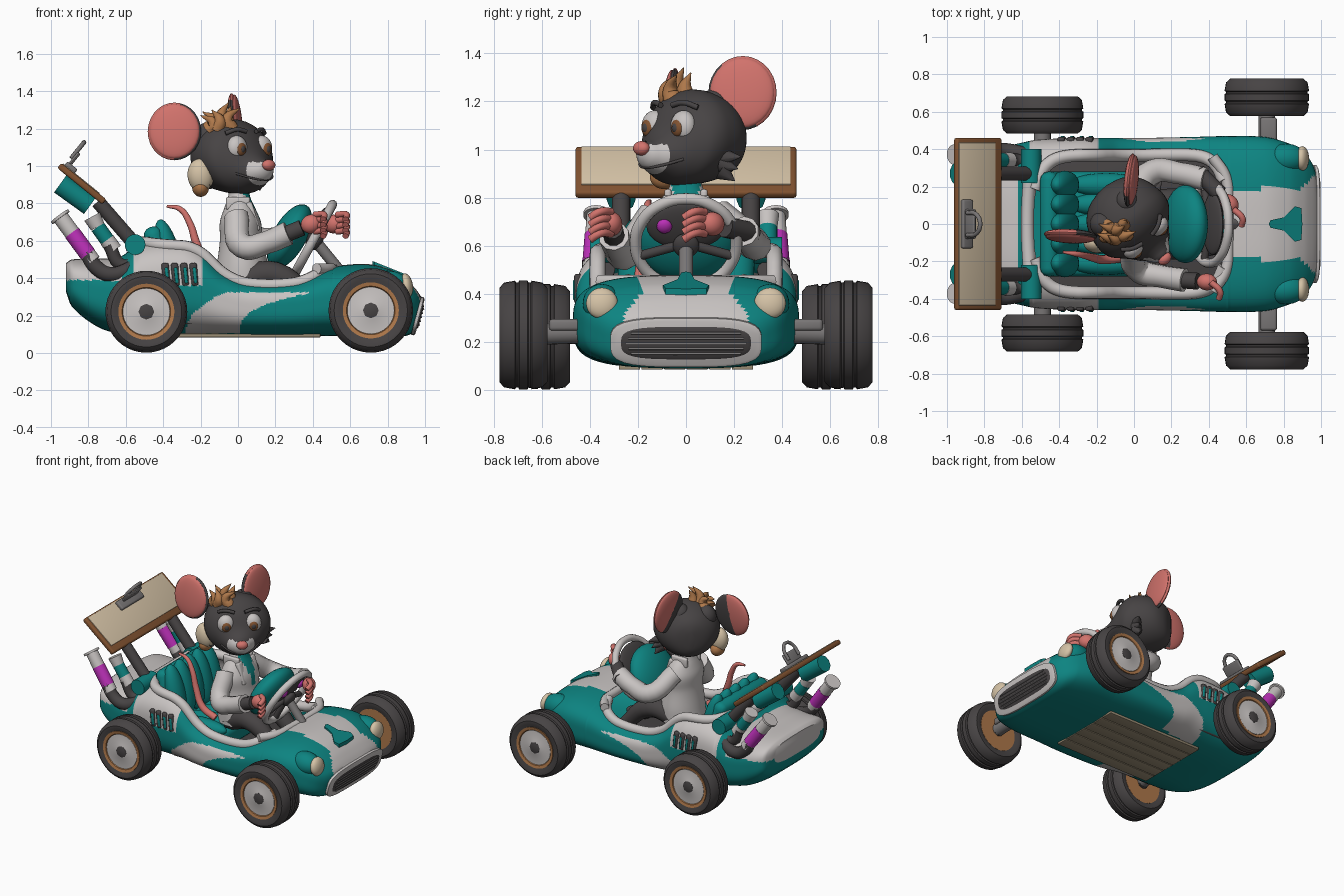
import bpy, bmesh, math
from mathutils import Matrix, Vector

if "Cube" in bpy.data.objects:
    bpy.data.objects.remove(bpy.data.objects["Cube"])

COLOURS = {"teal": (.004, .23, .22), "white": (.58, .55, .54), "dark": (.063, .057, .058),
           "cream": (.66, .54, .38), "pink": (.64, .17, .15), "magenta": (.50, .03, .48),
           "brown": (.22, .085, .03), "copper": (.43, .19, .07), "metal": (.19, .18, .18),
           "planks": (.33, .27, .18)}
MATS = {}
for key, rgb in COLOURS.items():
    m = bpy.data.materials.new(key)
    m.use_nodes = True
    m.diffuse_color = (*rgb, 1)
    m.node_tree.nodes["Principled BSDF"].inputs["Base Color"].default_value = (*rgb, 1)
    MATS[key] = m
PARTS = []


def add(name, data, *cols):
    ob = bpy.data.objects.new(name, data)
    bpy.context.collection.objects.link(ob)
    for c in cols:
        data.materials.append(MATS[c])
    PARTS.append(ob)
    return ob


def finish(name, bm, *cols):
    bmesh.ops.recalc_face_normals(bm, faces=bm.faces)
    me = bpy.data.meshes.new(name)
    bm.to_mesh(me)
    bm.free()
    return add(name, me, *cols)


def aim(loc, direction):
    return Matrix.Translation(loc) @ Vector(direction).to_track_quat('Z', 'Y').to_matrix().to_4x4()


def grid(name, rows, *cols, frame=Matrix()):
    bm = bmesh.new()
    vs = [[bm.verts.new(frame @ Vector(p)) for p in r] for r in rows]
    for a, b in zip(vs, vs[1:]):
        for k in range(len(a) - 1):
            bm.faces.new((a[k], a[k + 1], b[k + 1], b[k]))
    bm.faces.new(vs[0][:-1])
    bm.faces.new(vs[-1][:-1])
    bmesh.ops.remove_doubles(bm, verts=bm.verts, dist=1e-5)
    return finish(name, bm, *cols)


def ball(name, loc, size, *cols, frame=Matrix(), direction=(0, 0, 1)):
    bm = bmesh.new()
    bmesh.ops.create_uvsphere(bm, u_segments=28, v_segments=16, radius=1,
                              matrix=frame @ aim(loc, direction) @ Matrix.Diagonal((*size, 1)))
    return finish(name, bm, *cols)


def rod(name, a, b, r, col, r2=None, seg=20):
    a, b = Vector(a), Vector(b)
    bm = bmesh.new()
    bmesh.ops.create_cone(bm, cap_ends=True, segments=seg, radius1=r, radius2=r if r2 is None else r2,
                          depth=(b - a).length, matrix=aim((a + b) / 2, b - a))
    return finish(name, bm, col)


def box(name, loc, size, col, tilt=0, bevel=.01):
    bm = bmesh.new()
    bmesh.ops.create_cube(bm, matrix=Matrix.Translation(loc) @ Matrix.Rotation(tilt, 4, 'Y')
                          @ Matrix.Diagonal((*size, 1)))
    bmesh.ops.bevel(bm, geom=bm.edges[:], offset=bevel, segments=3, affect='EDGES', profile=.5)
    return finish(name, bm, col)


def tube(name, pts, r, col, radii=None, cyclic=False):
    cu = bpy.data.curves.new(name, 'CURVE')
    cu.dimensions, cu.bevel_depth, cu.bevel_resolution = '3D', r, 3
    cu.use_fill_caps, cu.resolution_u = True, 6
    sp = cu.splines.new('BEZIER')
    sp.bezier_points.add(len(pts) - 1)
    sp.use_cyclic_u = cyclic
    for i, (bp, p) in enumerate(zip(sp.bezier_points, pts)):
        bp.co = p
        bp.handle_left_type = bp.handle_right_type = 'AUTO'
        bp.radius = radii[i] if radii else 1
    return add(name, cu, col)


def lathe(name, prof, col, frame, seg=40):
    rows = [[(r * math.cos(math.tau * k / seg), r * math.sin(math.tau * k / seg), h)
             for k in range(seg + 1)] for r, h in prof]
    return grid(name, rows, col, frame=frame)


def interp(tab, x):
    i = max(k for k in range(len(tab) - 1) if tab[k][0] <= x or k == 0)
    a, b = tab[i], tab[i + 1]
    p, q = tab[max(i - 1, 0)], tab[min(i + 2, len(tab) - 1)]
    h = b[0] - a[0]
    t = (x - a[0]) / h
    out = []
    for j in range(1, len(a)):
        ma, mb = (b[j] - p[j]) / (b[0] - p[0]) * h, (q[j] - a[j]) / (q[0] - a[0]) * h
        out.append((2*t**3 - 3*t*t + 1) * a[j] + (t**3 - 2*t*t + t) * ma
                   + (3*t*t - 2*t**3) * b[j] + (t**3 - t*t) * mb)
    return out


def section(tab, x, n, gap=0, seg=104):
    w, lo, hi = interp(tab, x)
    end = math.pi - math.atan2(gap, (1 - gap ** n) ** (1 / n))
    pts = []
    for j in range(seg + 1):
        a = end * (2 * j / seg - 1)
        s, c = math.sin(a), -math.cos(a)
        k = (abs(s) ** n + abs(c) ** n) ** (-1 / n)
        pts.append((x, w * s * k, (lo + hi) / 2 + (hi - lo) / 2 * c * k))
    return pts


def span(a, b, n):
    return [a + (b - a) * i / n for i in range(n + 1)]


def paint(ob, rule):
    for f in ob.data.polygons:
        f.material_index = rule(f.center)


# Car shell: half width, bottom and top at stations along the length
HULL = [(-.92, .27, .33, .48), (-.89, .36, .25, .50), (-.75, .40, .14, .505), (-.62, .43, .10, .52),
        (-.52, .45, .09, .60), (-.3, .46, .09, .62), (-.2, .46, .09, .58), (-.08, .46, .09, .46),
        (.05, .46, .09, .40), (.3, .465, .09, .40), (.5, .47, .09, .46), (.7, .465, .09, .475),
        (.83, .43, .09, .44), (.91, .385, .09, .385), (.96, .33, .10, .33), (.98, .29, .11, .30)]


def opening(x):
    return .8 * max(0, 1 - abs((x + .02) / .53) ** 8) ** .5


def shell_row(x):
    return [(px - .35 * max(0, px - .85) * max(0, (.3 - pz) / .2), y, pz)
            for px, y, pz in section(HULL, x, 3.2, opening(x))]


def shell_colour(c):
    hood = c.x > .46 and abs(c.y) < .19 + max(0, c.x - .9) and c.z > .27
    rise = max(0, c.z - .1) / .22
    swoosh = .105 < c.z < .325 and -.28 + .2 * rise ** 2.2 < c.x < .01 + .37 * rise ** 3
    panel = -.56 < c.x < -.19 and c.z > .36
    deck = c.x < -.62 and c.z > .39
    return int(hood or swoosh or panel or deck)


shell = grid("car_shell", [shell_row(x) for x in span(-.92, .98, 190)], "teal", "white")
paint(shell, shell_colour)
wall = shell.modifiers.new("wall", 'SOLIDIFY')
wall.thickness = .014
for s in (0, -1):
    tube("cockpit_trim", [shell_row(x)[s] for x in span(-.53, .48, 24)], .034, "white")
arch = [(.42, .36), (.49, .25), (.505, .1)]
tube("cowl_trim", [(x, -y, .45) for x, y in arch] + [(x, y, .45) for x, y in arch[::-1]], .03, "white")
tube("rear_trim", [(-.55, -.36, .59), (-.57, 0, .57), (-.55, .36, .59)], .035, "white")
box("cockpit_floor", (0, 0, .17), (.95, .8, .03), "dark")
for i in range(6):
    box("floor_plank", (.05, (i - 2.5) * .094, .094), (.78, .089, .02), "planks", bevel=.004)


# Nose: oval grille, surround, slats
def oval(w, h, z=0):
    return [(y, x, z) for _, x, y in section([(0, w, -h, h), (1, w, -h, h)], 0, 3.5, 0, 48)]


nose = Matrix.Translation((.952, 0, .2)) @ Matrix.Rotation(math.radians(105), 4, 'Y')
for name, w, h, depth, col in (("grille_surround", .315, .105, .016, "white"),
                               ("grille", .27, .07, .022, "dark")):
    grid(name, [oval(w, h), oval(w, h, depth), oval(w - .012, h - .012, depth + .006)], col, frame=nose)
for i in range(5):
    z = (i - 2) * .022
    tube("grille_slat", [nose @ Vector((z, s * (.25 - abs(z) * .5), .029)) for s in (-1, 1)], .005, "metal")
# Hood scoop
scoop = [(.72, 0), (.73, .02), (.80, .035), (.86, .095), (.895, .085), (.90, 0)]
outline = scoop + [(x, -y) for x, y in scoop[-2::-1]]
grid("hood_scoop", [[(x, y, z - (x - .72) * .4) for x, y in outline] for z in (.44, .492)], "teal")

for s in (-1, 1):
    # Headlights
    ball("headlight_housing", (.81, s * .35, .36), (.08, .08, .11), "teal", direction=(1, 0, -.1))
    ball("headlight", (.9, s * .35, .36), (.066, .066, .035), "cream", direction=(1, 0, .15))
    # Side louvers
    for x in (-.385, -.335, -.285, -.235):
        box("louver_frame", (x, s * .449, .42), (.04, .034, .125), "dark", -.1, .013)
        box("louver", (x + .005, s * .452, .415), (.018, .036, .085), "teal", -.1, .006)
    # Wheels and axles
    for label, x, y, r in (("front", .71, .677, .226), ("rear", -.49, .583, .219)):
        hub = aim((x, s * y, r + .002), (0, s, 0))
        tyre = [(.14, -.085), (.17, -.1), (r - .03, -.1), (r - .008, -.08), (r, -.035), (r - .008, -.03),
                (r - .008, -.022), (r, -.017)]
        lathe(label + "_tyre", tyre + [(a, -b) for a, b in tyre[::-1]], "dark", hub)
        lathe(label + "_rim", [(.148, -.09), (.15, .096), (.13, .092), (.12, .075)], "copper", hub)
        lathe(label + "_wheel_disc", [(.126, .07), (.125, .088), (.05, .092), (.045, .094)], "white", hub)
        lathe(label + "_hub", [(.042, -.1), (.042, .095), (.025, .1)], "dark", hub, 8)
        rod(label + "_axle", (x, s * .36, .24), (x, s * y, .23), .045, "metal")
    box("front_suspension", (.72, s * .50, .27), (.09, .14, .05), "metal", bevel=.015)
    # Tail struts and brackets for the board
    rod("strut_joint", (-.55, s * .22, .58), (-.55, s * .40, .58), .055, "teal")
    rod("strut", (-.55, s * .27, .58), (-.75, s * .27, .81), .038, "dark")
    tube("board_bracket", [(-.95, s * .27, .905), (-.79, s * .27, .79)], .06, "teal")
    # Test tube exhausts
    tube("exhaust_pipe", [(-.55, s * .36, .46), (-.68, s * .39, .42), (-.76, s * .39, .46), (-.81, s * .39, .54)],
         .042, "dark")
    for name, a, b, r, col in (("tube_base", 0, .15, .043, "white"), ("tube_liquid", .15, .62, .045, "magenta"),
                               ("tube_glass", .62, .95, .043, "white"), ("tube_lip", .95, 1, .057, "white")):
        p, d = Vector((-.775, s * .39, .49)), Vector((-.18, -s * .02, .245))
        rod(name, p + d * a, p + d * b, r, col)
    tube("small_pipe", [(-.52, s * .33, .5), (-.62, s * .34, .47), (-.69, s * .35, .58)], .035, "dark")
    rod("small_tube_base", (-.66, s * .34, .55), (-.70, s * .34, .605), .042, "white")
    rod("small_tube_liquid", (-.70, s * .34, .605), (-.75, s * .34, .675), .04, "teal")
    rod("small_tube_glass", (-.75, s * .34, .675), (-.78, s * .34, .73), .04, "white", .048)

# Clipboard wing
tilt = math.radians(39)
up = Vector((math.sin(tilt), 0, math.cos(tilt)))
slope = Vector((-math.cos(tilt), 0, math.sin(tilt)))
mid = Vector((-.835, 0, .905))
box("clipboard", mid, (.31, .92, .035), "brown", tilt, .012)
box("paper", mid + up * .018 + slope * .02, (.25, .87, .008), "cream", tilt, .002)
clip = mid + slope * .10 + up * .03
box("clip_base", clip, (.07, .26, .03), "metal", tilt)
box("clip_lever", clip + up * .05 + slope * .015, (.02, .16, .08), "metal", tilt)
tube("clip_loop", [clip + up * z + slope * .03 + Vector((0, y, 0))
                   for y, z in ((-.06, .04), (-.05, .12), (0, .15), (.05, .12), (.06, .04))], .012, "metal")

# Tufted seat
for i in range(5):
    y = (i - 2) * .105
    ball("seat_back_roll", (-.37, y, .52), (.075, .062, .2), "teal", direction=(-.25, 0, 1))
    ball("seat_roll", (-.15, y, .33), (.062, .06, .2), "teal", direction=(1, 0, .05))
box("seat_back", (-.42, 0, .5), (.1, .56, .36), "teal", -.25, .045)
box("seat_base", (-.17, 0, .26), (.42, .56, .14), "teal", 0, .04)

# Steering wheel with instrument face and padded dashboard behind
column, rise = Vector((.88, 0, -.48)), Vector((.48, 0, .88))
wheel = aim((.405, 0, .61), column)
centre = wheel.translation
ball("dashboard_pad", centre - column * .12 - rise * .05, (.21, .19, .09), "teal", direction=column)
ball("dashboard_face", centre - column * .02 + rise * .07, (.165, .11, .025), "dark", direction=column)
for y in (-.09, .1):
    ball("dash_button", centre + rise * .08 + Vector((.0, y, 0)), (.032, .032, .02), "magenta", direction=column)
tube("steering_wheel", [wheel @ Vector((.21 * math.cos(a), .21 * math.sin(a), 0))
                        for a in span(0, math.tau, 12)[:-1]], .025, "white", cyclic=True)
ball("steering_hub", centre + column * .02, (.055, .055, .03), "dark", direction=column)
for a in (.3, 2.84, 4.71):
    rod("steering_spoke", centre, centre + Vector((0, math.cos(a), 0)) * .2 - rise * abs(math.sin(a)) * .2,
        .02, "dark")
rod("steering_column", centre, (.56, 0, .42), .03, "metal")

# Driver body: coat with shirt front
COAT = [(.36, .16, .17), (.46, .14, .17), (.6, .115, .155), (.7, .11, .165), (.77, .085, .13),
        (.83, .06, .075), (.9, .05, .06)]
rows = []
for z in span(.36, .9, 30):
    a, b = interp(COAT, z)
    rows.append([(.03 - .05 * (z - .36) + a * math.cos(t), b * math.sin(t), z) for t in span(0, math.tau, 48)])
paint(grid("coat", rows, "white", "teal"),
      lambda c: int(c.x > .02 and abs(c.y) < .22 * (c.z - .58)))
for s in (-1, 1):
    box("lapel", (.08, s * .075, .73), (.035, .05, .16), "white", -.3, .012)
    box("collar", (.0, s * .075, .80), (.13, .03, .07), "white", 0, .012)
    tube("leg", [(0, s * .09, .38), (.2, s * .12, .42), (.42, s * .12, .24)], .07, "dark", (1.1, 1, .7))
    ball("shoe", (.47, s * .12, .22), (.10, .05, .04), "dark")

# Arms and hands gripping the wheel
ARMS = {"right": ((-.01, -.13, .73), (.03, -.25, .57), (.15, -.28, .59), (.27, -.30, .64), (.39, -.31, .69)),
        "left": ((0, .13, .73), (.10, .28, .61), (.25, .27, .62), (.38, .24, .66), (.51, .11, .69))}
for side, (p, e, m2, w, h) in ARMS.items():
    tube(side + "_sleeve", [p, e, m2, w], .068, "white", (1, 1, .9, .95))
    w, h = Vector(w), Vector(h)
    tube(side + "_wrist", [w - (h - w) * .3, w, w.lerp(h, .6)], .045, "dark")
    ball(side + "_palm", h, (.045, .05, .055), "pink", direction=h - w)
    for k in range(4):
        q = h + Vector((.02, -.03 if side == "left" else .0, .05 - k * .03))
        tube(side + "_finger", [q, q + Vector((.05, -.05, .0)), q + Vector((.045, -.09, -.025))], .017, "pink")

# Tail
tube("tail", [(-.06, -.18, .40), (-.16, -.19, .46), (-.22, -.18, .58), (-.26, -.17, .70), (-.31, -.16, .77),
              (-.38, -.15, .785)], .025, "pink", (1, 1, .9, .75, .6, .3))

# Head, turned towards its right
head = Matrix.Translation((-.03, .03, 1.05)) @ Matrix.Rotation(math.radians(-48), 4, 'Z')
SKULL = [(-.21, .03, -.08, .05), (-.19, .11, -.13, .11), (-.12, .19, -.17, .17), (0, .225, -.195, .2),
         (.08, .215, -.2, .175), (.14, .165, -.19, .12), (.19, .115, -.165, .03), (.24, .075, -.14, -.01),
         (.275, .05, -.115, -.02), (.29, .02, -.085, -.04)]
skull = grid("head", [section(SKULL, x, 2, 0, 40) for x in span(-.21, .29, 40)], "dark", "white")
paint(skull, lambda c: int(c.x > .215 and c.z < -.03))
skull.data.transform(head)
ball("nose", (.29, 0, -.045), (.03, .04, .03), "pink", frame=head)
tube("mouth", [head @ Vector(p) for p in ((.17, -.13, -.09), (.235, -.07, -.115), (.26, 0, -.125),
                                          (.235, .07, -.115), (.17, .13, -.09))], .006, "dark")
for s in (-1, 1):
    ball("eye", (.135, s * .09, .045), (.05, .06, .068), "white", frame=head)
    ball("iris", (.172, s * .092, .04), (.02, .032, .037), "brown", frame=head)
    ball("pupil", (.184, s * .092, .04), (.012, .017, .02), "dark", frame=head)
    tube("brow", [head @ Vector(p) for p in ((.15, s * .035, .135), (.135, s * .09, .145), (.1, s * .14, .125))],
         .012, "dark")
    for k in (0, 1, 2):
        a = head @ Vector((.0, s * .18, -.08 - k * .03))
        rod("cheek_tuft", a, head @ Vector((-.03, s * (.265 - k * .02), -.08 - k * .05)), .04, "dark", .002, 10)
ball("cheek_fur", (-.2, -.1, .95), (.055, .07, .09), "cream", direction=(-.1, 0, 1))
ball("cheek_fur_tip", (-.2, -.09, .885), (.045, .06, .05), "copper")

# Ears: pink dishes, dark towards the head
crown = Vector((-.05, .04, 1.13))
for loc, facing in (((-.34, -.06, 1.185), (-.05, -1, .1)), ((-.02, .235, 1.235), (1, -.1, .1))):
    n, loc = Vector(facing).normalized(), Vector(loc)
    root = (crown - loc).normalized()
    shell_ear = ball("ear_shell", loc, (.143, .155, .03), "pink", "dark", direction=facing)
    paint(shell_ear, lambda c: int((c - loc).dot(root) > .01 and (c - loc).dot(n) < .012))
    ball("ear_inner", loc + n * .014, (.134, .146, .026), "pink", direction=facing)
    ball("ear_root", loc.lerp(crown, .6), (.07, .07, .08), "dark")

# Hair tuft
for dx, dy, h, lean in ((0, 0, .11, .03), (-.06, .01, .06, -.05), (.04, -.03, .08, .05), (-.03, -.05, .07, -.03),
                        (.03, .03, .09, .01), (-.07, -.04, .04, -.05)):
    b = Vector((-.08 + dx, -.02 + dy, 1.20))
    tube("hair_lock", [b, b + Vector((-lean * .4, -.015, h * .6)), b + Vector((lean, .01, h + .03))],
         .045, "copper", (1, .7, .05))

# Turn tubes into meshes and smooth everything by angle
bpy.ops.object.select_all(action='DESELECT')
for ob in PARTS:
    ob.select_set(True)
bpy.context.view_layer.objects.active = PARTS[0]
bpy.ops.object.convert(target='MESH')
bpy.ops.object.shade_smooth_by_angle(angle=math.radians(40))
